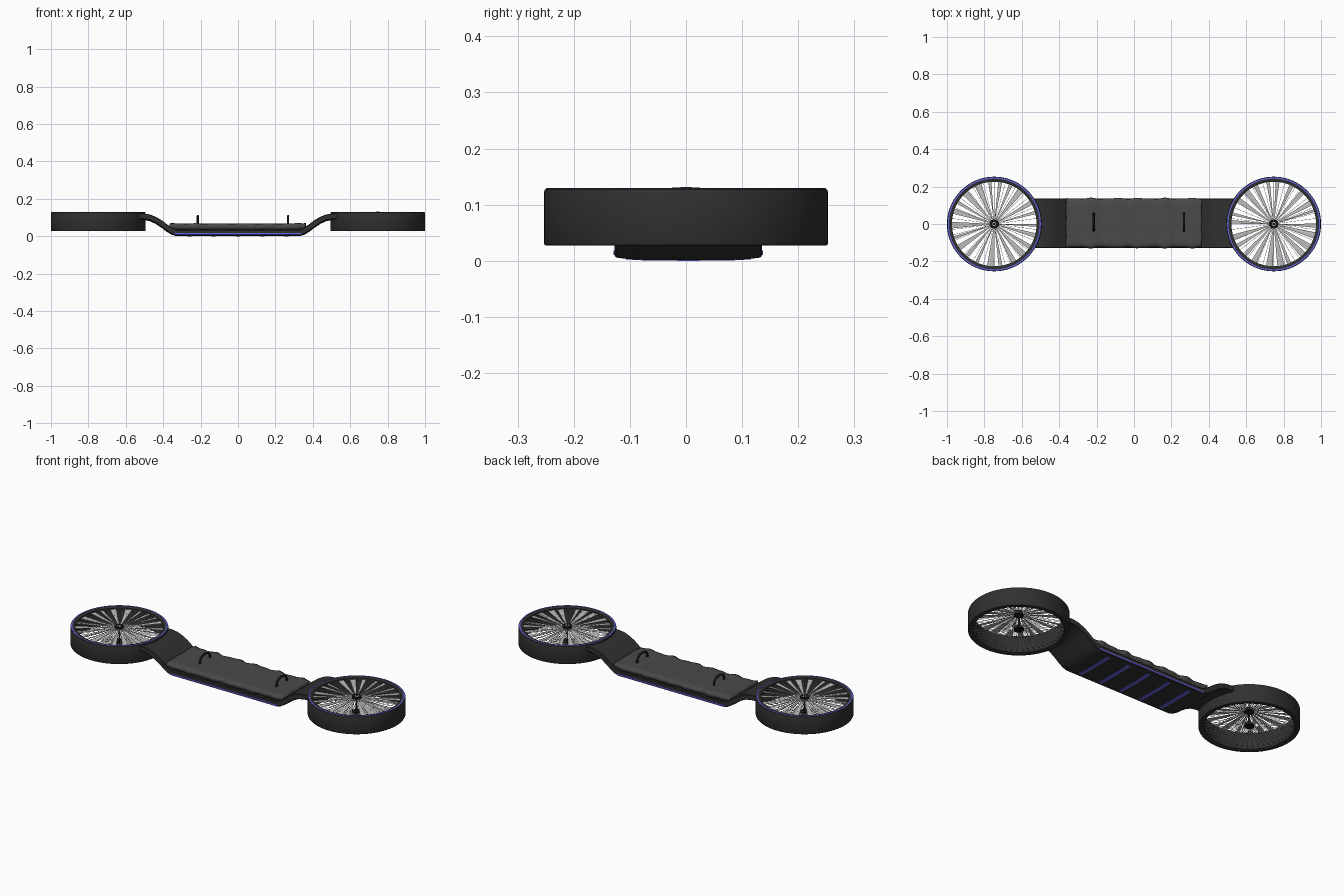
import bpy, bmesh, math, random
from mathutils import Vector, Matrix

random.seed(4)
cube = bpy.data.objects.get("Cube")
if cube:
    bpy.data.objects.remove(cube, do_unlink=True)


def material(name, r, g, b):
    m = bpy.data.materials.new(name)
    m.use_nodes = True
    m.diffuse_color = (r, g, b, 1)
    node = next(n for n in m.node_tree.nodes if n.type == 'BSDF_PRINCIPLED')
    node.inputs["Base Color"].default_value = (r, g, b, 1)
    return m


CHARCOAL = material("charcoal", .03, .03, .03)
BLACK = material("black", .008, .008, .008)
FABRIC = material("grey fabric", .068, .068, .068)
BLUE = material("blue light", .14, .14, .85)
STEEL = material("pale steel", .5, .5, .5)
SILVER = material("silver", .8, .8, .8)


def finish(name, bm, mat, smooth=True):
    bmesh.ops.recalc_face_normals(bm, faces=bm.faces[:])
    mesh = bpy.data.meshes.new(name)
    bm.to_mesh(mesh)
    bm.free()
    mesh.materials.append(mat)
    ob = bpy.data.objects.new(name, mesh)
    bpy.context.collection.objects.link(ob)
    if smooth:
        bpy.ops.object.select_all(action='DESELECT')
        ob.select_set(True)
        bpy.context.view_layer.objects.active = ob
        bpy.ops.object.shade_smooth_by_angle(angle=math.radians(35))
    return ob


def loft(bm, rings, closed=False):
    """Join equal closed loops of points into a skin."""
    loops = [[bm.verts.new(p) for p in ring] for ring in rings]
    n = len(loops[0])
    pairs = list(zip(loops, loops[1:] + loops[:1])) if closed else list(zip(loops, loops[1:]))
    for a, b in pairs:
        for i in range(n):
            j = (i + 1) % n
            bm.faces.new((a[i], a[j], b[j], b[i]))
    if not closed:
        bm.faces.new(loops[0])
        bm.faces.new(loops[-1])


def lathe(name, profile, x, mat, steps=72):
    """Spin a closed (radius, height) loop around a vertical axis at x."""
    bm = bmesh.new()
    angles = [2 * math.pi * i / steps for i in range(steps)]
    loft(bm, [[(x + r * math.cos(a), r * math.sin(a), z) for r, z in profile]
              for a in angles], closed=True)
    return finish(name, bm, mat)


def disc(name, x, z0, z1, r, mat):
    bm = bmesh.new()
    bmesh.ops.create_cone(bm, cap_ends=True, segments=24, radius1=r, radius2=r,
                          depth=z1 - z0, matrix=Matrix.Translation((x, 0, (z0 + z1) / 2)))
    return finish(name, bm, mat)


def box(name, lo, hi, mat):
    lo, hi = Vector(lo), Vector(hi)
    bm = bmesh.new()
    bmesh.ops.create_cube(bm, size=1, matrix=Matrix.Translation((lo + hi) / 2)
                          @ Matrix.Diagonal((*(hi - lo), 1)))
    return finish(name, bm, mat, False)


WHEEL_X, MID_Y, HALF_Y = .747, .004, .131


def sag(y):
    """Rise of the crowned underside towards the long edges."""
    return .005 * abs((y - MID_Y) / HALF_Y) ** 4


# Deck: a dropped board whose raised ends are scooped to fit the wheels
half = [(.33, .035, .001), (.355, .047, .008), (.38, .064, .023), (.41, .087, .046),
        (.44, .104, .066), (.47, .116, .08), (.5, .121, .086)]
sections = []
for i in range(17):
    w = -math.cos(math.pi * i / 16)
    y = MID_Y + HALF_Y * w
    end = WHEEL_X - math.sqrt(.24 ** 2 - y * y)
    inset = .003 if i in (0, 16) else 0
    right = [(min(x, end - .003 * (7 - k)), top, low) for k, (x, top, low) in enumerate(half)]
    right.append((end, .122, .088))
    top = [(x, y, z - inset) for x, z, _ in right]
    low = [(x, y, z + inset + sag(y)) for x, _, z in reversed(right)]
    mirror = lambda pts: [(-x, yy, z) for x, yy, z in reversed(pts)]
    sections.append(mirror(top) + top + low + mirror(low))
bm = bmesh.new()
loft(bm, sections)
finish("deck", bm, CHARCOAL)

# Padded fabric mat with rippled edges
bm = bmesh.new()
bmesh.ops.create_grid(bm, x_segments=72, y_segments=20, size=1)
for v in bm.verts:
    u, w = v.co.x, v.co.y
    ripple = math.sin(u * 17) * .6 + math.sin(u * 29 + 1) * .4
    edge = abs(w) ** 6
    v.co = (u * .362 + .002 * math.sin(w * 9),
            .005 + w * .132 + w * edge * ripple * .004,
            .068 + .003 * ripple * (.4 + edge) - .009 * abs(w) ** 14 + .003 * abs(u) ** 10)
mat_ob = finish("padded_mat", bm, FABRIC)
pad = mat_ob.modifiers.new("thickness", 'SOLIDIFY')
pad.thickness = .036
pad.offset = -1

# Arched foot straps
for side, x in (("right", -.215), ("left", .268)):
    curve = bpy.data.curves.new(side + "_strap", 'CURVE')
    curve.dimensions = '3D'
    curve.bevel_depth = .006
    curve.bevel_resolution = 2
    curve.use_fill_caps = True
    line = curve.splines.new('POLY')
    line.points.add(16)
    for i, p in enumerate(line.points):
        a = math.pi * i / 16
        p.co = (x, .01 - .046 * math.cos(a), .062 + .046 * math.sin(a) ** .6, 1)
    curve.materials.append(BLACK)
    bpy.context.collection.objects.link(bpy.data.objects.new(side + "_strap", curve))

# Light strips along the sides
for side, s in (("front", -1), ("back", 1)):
    y = MID_Y + s * HALF_Y
    box(side + "_light", (-.34, y - .002, .010), (.34, y + .002, .018), BLUE)

# Light bars following the crowned underside
for i in range(5):
    x = -.26 + .13 * i
    bm = bmesh.new()
    rings = []
    for k in range(13):
        y = MID_Y + .112 * (k - 6) / 6
        z = sag(y)
        rings.append([(x - .011, y, z), (x + .011, y, z),
                      (x + .011, y, z + .004), (x - .011, y, z + .004)])
    loft(bm, rings)
    finish(f"underside_light_{i + 1}", bm, BLUE)


def wires(name, x, z, count):
    """Thin radial spokes in one level of a wheel."""
    bm = bmesh.new()
    for i in range(count):
        turn = Matrix.Translation((x, 0, z)) @ Matrix.Rotation(2 * math.pi * i / count, 4, 'Z')
        bmesh.ops.create_cube(bm, size=1, matrix=turn @ Matrix.Translation((.125, 0, 0))
                              @ Matrix.Diagonal((.21, .0018, .0018, 1)))
    finish(name, bm, SILVER, False)


def blades(name, x, z, count):
    """Flat wedges that widen towards the rim, unevenly spread."""
    bm = bmesh.new()
    for i in range(count):
        a = 2 * math.pi * (i + random.uniform(-.2, .2)) / count
        width = random.uniform(.03, .085)
        ring = [(x + r * math.cos(b), r * math.sin(b)) for r, b in
                ((.02, a - width), (.228, a - width), (.228, a + width), (.02, a + width))]
        loft(bm, [[(px, py, z + h) for px, py in ring] for h in (-.0006, .0006)])
    finish(name, bm, STEEL, False)


# Wheels lying flat: tyre, light ring, two spoke levels and hubs
for side, s, hub_top in (("right", -1, .128), ("left", 1, .1315)):
    x = s * WHEEL_X
    lathe(side + "_tyre", [(.253, .031), (.253, .122), (.2515, .127), (.248, .129), (.235, .129),
                           (.226, .125), (.226, .031), (.235, .027), (.248, .027),
                           (.2515, .028)], x, CHARCOAL)
    lathe(side + "_light_ring", [(.2425, .128), (.2425, .1298), (.249, .1298), (.249, .128)],
          x, BLUE)
    blades(side + "_blades", x, .118, 22)
    wires(side + "_upper_spokes", x, .118, 48)
    wires(side + "_lower_spokes", x, .038, 48)
    disc(side + "_upper_hub", x, .11, hub_top - .001, .025, BLACK)
    disc(side + "_hub_ring", x, hub_top - .002, hub_top - .0005, .01, SILVER)
    disc(side + "_hub_cap", x, hub_top - .003, hub_top, .007, BLACK)
    disc(side + "_lower_hub", x, .029, .045, .025, BLACK)
    disc(side + "_axle", x, .04, .117, .005, BLACK)
